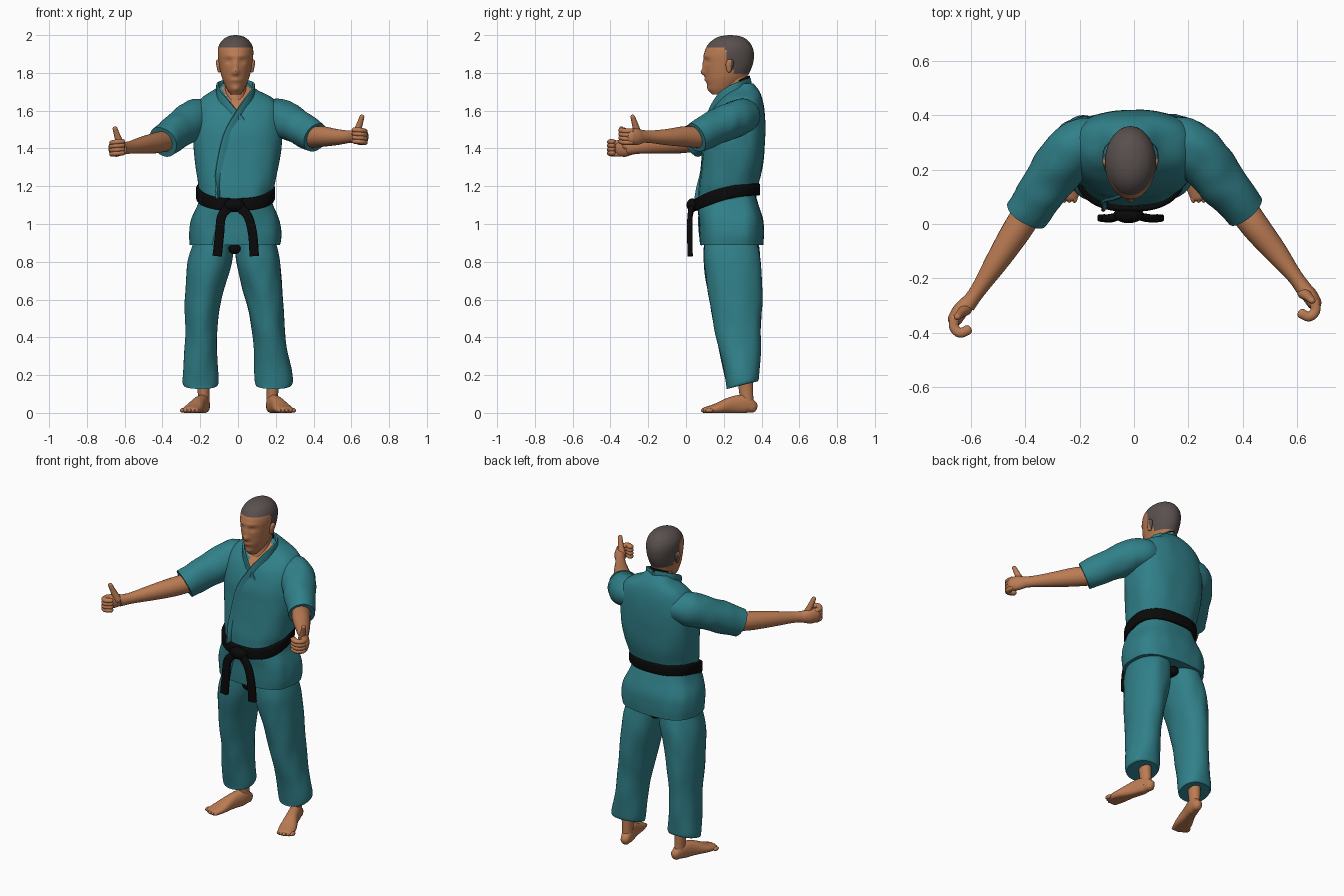
import bpy, bmesh, math
from mathutils import Vector, noise

cube = bpy.data.objects.get("Cube")
if cube:
    bpy.data.objects.remove(cube, do_unlink=True)


def material(name, rgb):
    m = bpy.data.materials.new(name)
    m.use_nodes = True
    m.diffuse_color = (*rgb, 1)
    m.node_tree.nodes["Principled BSDF"].inputs["Base Color"].default_value = (*rgb, 1)
    return m


TEAL = material("teal cloth", (0.03, 0.215, 0.25))
SKIN = material("skin", (0.5, 0.2, 0.088))
HAIR = material("short grey hair", (0.1, 0.08, 0.075))
BLACK = material("black belt", (0.003, 0.003, 0.003))
X, Y, Z = Vector((1, 0, 0)), Vector((0, 1, 0)), Vector((0, 0, 1))
parts = []


def smooth_keys(keys, steps, closed=False):
    """Catmull-Rom through key stations (x, y, z, half width, half depth)."""
    k = [Vector(q) for q in keys]
    n = len(k)
    get = (lambda i: k[i % n]) if closed else (lambda i: k[min(max(i, 0), n - 1)])
    out = []
    for i in range(n if closed else n - 1):
        a, b, c, d = (get(i + j) for j in (-1, 0, 1, 2))
        for s in range(steps):
            t = s / steps
            out.append(0.5 * (2 * b + (c - a) * t + (2 * a - 5 * b + 4 * c - d) * t * t
                              + (3 * b - a - 3 * c + d) * t ** 3))
    return out if closed else out + [k[-1]]


def oval(w, power):
    """Point of a unit superellipse at angle w."""
    c, s = math.cos(w), math.sin(w)
    return math.copysign(abs(c) ** (2 / power), c), math.copysign(abs(s) ** (2 / power), s)


def loft(name, keys, mats, ref=None, n=24, steps=6, power=2, fold=0,
         rounded=False, closed=False, rule=None, shape=None):
    """Skin oval sections. Without ref the sections stay horizontal."""
    st = smooth_keys(keys, steps, closed)
    rings = []
    for i, q in enumerate(st):
        p = Vector(q[:3])
        u, v, t = X, Y, Z
        if ref:
            a = st[i - 1] if closed or i else q
            b = st[(i + 1) % len(st)] if closed or i < len(st) - 1 else q
            t = (Vector(b[:3]) - Vector(a[:3])).normalized()
            u = t.cross(ref).normalized()
            v = u.cross(t)
        rings.append((p, u, v, t, q[3], q[4]))
    if rounded:
        def cap(r, sign):
            p, u, v, t, a, b = r
            return [(p + t * sign * min(a, b) * d, u, v, t, a * s, b * s)
                    for d, s in ((0.5, 0.87), (0.85, 0.53), (0.98, 0.15))]
        rings = cap(rings[0], -1)[::-1] + rings + cap(rings[-1], 1)
    bm = bmesh.new()
    loops = []
    for p, u, v, t, a, b in rings:
        loop = []
        for j in range(n):
            cx, sy = oval(math.tau * j / n, power)
            co = p + u * a * cx + v * b * sy
            if fold:
                f = noise.noise(Vector((co.x * 14, co.y * 14, co.z * 6)))
                co += (co - p) * fold * f
            if shape:
                co = shape(co)
            loop.append(bm.verts.new(co))
        loops.append(loop)
    for i in range(len(loops) if closed else len(loops) - 1):
        l0, l1 = loops[i], loops[(i + 1) % len(loops)]
        for j in range(n):
            bm.faces.new((l0[j], l0[(j + 1) % n], l1[(j + 1) % n], l1[j]))
    if not closed:
        bm.faces.new(loops[0][::-1])
        bm.faces.new(loops[-1])
    bmesh.ops.recalc_face_normals(bm, faces=bm.faces)
    if rule:
        for f in bm.faces:
            f.material_index = rule(f.calc_center_median())
    mesh = bpy.data.meshes.new(name)
    bm.to_mesh(mesh)
    bm.free()
    for m in mats:
        mesh.materials.append(m)
    ob = bpy.data.objects.new(name, mesh)
    bpy.context.collection.objects.link(ob)
    parts.append(ob)


def ellipsoid(name, centre, radii, mat):
    bpy.ops.mesh.primitive_uv_sphere_add(segments=24, ring_count=14, location=centre)
    ob = bpy.context.object
    ob.name, ob.scale = name, radii
    ob.data.materials.append(mat)
    parts.append(ob)


# Head: features pushed out of the smooth skull, hair chosen by region
MID = -0.013


def face_shape(co):
    if co.y < 0.2:
        def bump(x, z, sx, sz):
            return math.exp(-((abs(co.x - MID) - x) / sx) ** 2 - ((co.z - z) / sz) ** 2)
        co.y += (0.009 * bump(0.036, 1.862, 0.02, 0.015) - 0.022 * bump(0, 1.803, 0.018, 0.018)
                 - 0.009 * bump(0, 1.84, 0.015, 0.025) - 0.007 * bump(0, 1.762, 0.028, 0.01)
                 - 0.008 * bump(0, 1.715, 0.03, 0.014) - 0.005 * bump(0.03, 1.89, 0.03, 0.01))
    return co


def hair_rule(c):
    return int(c.z > 1.935 or (c.y > 0.21 and c.z > 1.84) or (c.y > 0.25 and c.z > 1.79))


loft("head", [(MID, .172, 1.685, .024, .034), (MID, .19, 1.712, .045, .068), (MID, .207, 1.76, .067, .101),
              (MID, .218, 1.80, .079, .117), (MID, .225, 1.85, .088, .13), (MID, .228, 1.90, .094, .132),
              (MID, .23, 1.94, .09, .12), (MID, .233, 1.973, .07, .093), (MID, .235, 1.993, .04, .055),
              (MID, .235, 2.0, .006, .008)],
     [SKIN, HAIR], n=64, steps=6, rule=hair_rule, shape=face_shape)
for side, s in (("left", 1), ("right", -1)):
    loft(side + "_ear", [(MID + s * .086, .228, 1.812, .01, .012), (MID + s * .09, .231, 1.84, .012, .021),
                         (MID + s * .092, .234, 1.86, .012, .02)],
         [SKIN, HAIR], rounded=True, rule=lambda c: int(c.y > .237))
loft("neck", [(MID, .235, 1.58, .065, .07), (MID, .25, 1.7, .057, .065), (MID, .27, 1.81, .058, .06)], [SKIN])
loft("nape_band", [(-.073, .285, 1.748, .005, .014), (MID, .335, 1.772, .005, .014), (.047, .285, 1.748, .005, .014)],
     [BLACK], ref=Z, n=12)

# Jacket body, with an open neckline
loft("jacket_body", [(-.012, .22, 1.08, .187, .155), (-.012, .219, 1.15, .19, .153), (-.007, .226, 1.21, .203, .157),
                     (-.005, .243, 1.3, .22, .163), (-.002, .255, 1.4, .232, .163), (-.002, .262, 1.5, .236, .159),
                     (-.002, .277, 1.6, .228, .138), (-.005, .295, 1.665, .19, .108),
                     (MID, .307, 1.71, .115, .077), (MID, .31, 1.745, .07, .045)],
     [TEAL, SKIN], n=64, steps=8, power=2.5, fold=.025,
     rule=lambda c: int(c.y < .26 and c.z > 1.58 and abs(c.x + .005) < (c.z - 1.575) * .55))
loft("jacket_skirt", [(-.018, .242, .89, .237, .166), (-.016, .242, .95, .243, .17), (-.015, .238, 1.02, .234, .17),
                      (-.014, .222, 1.1, .2, .162), (-.013, .22, 1.16, .18, .145)],
     [TEAL], n=64, power=2.8, fold=.03)
neckline = [(.07, .285, 1.725), (.08, .225, 1.695), (.058, .178, 1.655), (.005, .13, 1.57)]
back_collar = (MID, .34, 1.745)
lapel = [(-.055, .102, 1.45), (-.095, .089, 1.25), (-.105, .073, 1.13)]


def band(points):
    return [(*p, .008, .03) for p in points]


loft("left_lapel", band([back_collar] + neckline + lapel), [TEAL], ref=Z, n=16, power=4)
loft("right_lapel", band([back_collar] + [(2 * MID - x, y, z) for x, y, z in neckline[:3]]
                         + [(-.02, .135, 1.575), (.04, .122, 1.5)]), [TEAL], ref=Z, n=16, power=4)
loft("front_overlap_edge", [(-.07, .078, 1.08, .012, .01), (-.10, .074, 1.0, .012, .01),
                            (-.125, .085, .89, .012, .01)], [TEAL], ref=Y, n=12)

# Belt, knot and hanging ends
ring = []
for i in range(28):
    ox, oy = oval(math.tau * (i + .5) / 28, 2.5)
    ring.append((MID + .198 * ox, .219 + .162 * oy, 1.165 + .04 * oy - .022 * oy * oy, .012, .033))
loft("belt", ring, [BLACK], ref=Z, n=16, steps=3, power=4, closed=True)
ellipsoid("belt_knot", (-.02, .035, 1.1), (.055, .032, .036), BLACK)
loft("right_belt_end", [(-.03, .035, 1.1, .025, .012), (-.085, .022, 1.045, .024, .014),
                        (-.097, .02, .95, .024, .014), (-.11, .022, .83, .025, .014)],
     [BLACK], ref=Y, n=16, power=4)
loft("left_belt_end", [(-.01, .035, 1.1, .025, .012), (.05, .022, 1.045, .024, .014),
                       (.077, .02, .95, .024, .014), (.086, .022, .83, .025, .014)],
     [BLACK], ref=Y, n=16, power=4)
loft("crotch_patch", [(-.018, .12, .868, .032, .028), (-.018, .33, .868, .03, .028)], [BLACK], ref=Z, rounded=True)


# Trousers, with hems that rise towards the heel
def hem_tilt(co):
    co.z += .25 * (co.y - .27) * max(0, 1 - (co.z - .14) / .12)
    return co


loft("right_trouser", [(-.197, .3, .14, .09, .084), (-.197, .3, .18, .097, .09), (-.195, .278, .4, .085, .117),
                       (-.185, .263, .6, .095, .138), (-.15, .245, .8, .117, .15), (-.11, .24, .97, .095, .135)],
     [TEAL], n=40, steps=8, power=2.1, fold=.06, shape=hem_tilt)
loft("left_trouser", [(.19, .3, .14, .092, .084), (.19, .3, .18, .1, .09), (.165, .278, .4, .086, .117),
                      (.14, .263, .6, .1, .138), (.108, .245, .8, .117, .15), (.075, .24, .97, .095, .135)],
     [TEAL], n=40, steps=8, power=2.1, fold=.06, shape=hem_tilt)


# Bare feet, flat underneath, turned out
def flat_sole(co):
    co.z = max(co.z, 0)
    return co


for side, s in (("left", 1), ("right", -1)):
    loft(side + "_foot", [(s * .176, .35, .033, .028, .033), (s * .185, .31, .045, .034, .05),
                          (s * .208, .24, .04, .037, .045), (s * .236, .16, .022, .05, .027),
                          (s * .253, .105, .013, .046, .018)],
         [SKIN], ref=Z, power=2.3, rounded=True, shape=flat_sole)
    loft(side + "_ankle", [(s * .182, .322, .03, .032, .036), (s * .182, .32, .09, .03, .036),
                           (s * .185, .31, .22, .04, .045)], [SKIN])
    for i in range(5):
        d = (i - 2) * .019
        toe = Vector((s * (.257 + d), .1 + max(0, d) * .6, .013))
        ellipsoid(f"{side}_toe_{i + 1}", toe, (.012, .022, .012), SKIN)

# Sleeves and forearms
loft("right_sleeve", [(-.1, .32, 1.57, .07, .07), (-.21, .285, 1.565, .098, .098), (-.307, .165, 1.505, .094, .096),
                      (-.395, .035, 1.435, .08, .085)], [TEAL], ref=Z, n=40, steps=8, fold=.08)
loft("left_sleeve", [(.1, .32, 1.57, .07, .07), (.21, .285, 1.567, .098, .096), (.31, .168, 1.518, .092, .092),
                     (.412, .05, 1.457, .078, .08)], [TEAL], ref=Z, n=40, steps=8, fold=.08)
loft("right_forearm", [(-.36, .09, 1.445, .055, .055), (-.43, -.02, 1.43, .054, .055), (-.5, -.13, 1.418, .044, .046),
                       (-.575, -.245, 1.405, .029, .033), (-.615, -.3, 1.4, .03, .035)], [SKIN], ref=Z)
loft("left_forearm", [(.37, .1, 1.455, .055, .055), (.44, 0, 1.463, .053, .055), (.52, -.1, 1.46, .043, .043),
                      (.59, -.19, 1.462, .029, .033), (.63, -.245, 1.465, .03, .035)], [SKIN], ref=Z)

# Curled hands with raised, tapered thumbs
for side, s, wrist in (("left", 1, Vector((.64, -.26, 1.462))), ("right", -1, Vector((-.635, -.32, 1.4)))):
    def hand_path(points, radii):
        return [(wrist.x + s * x, wrist.y + y, wrist.z + z, a, b) for (x, y, z), (a, b) in zip(points, radii)]
    loft(side + "_palm", hand_path([(-.02, .03, 0), (.005, 0, 0), (.024, -.03, 0)],
                                   [(.026, .034), (.029, .044), (.027, .042)]), [SKIN], ref=Z, rounded=True)
    for i in range(4):
        h = (i - 1.5) * .02
        loft(f"{side}_finger_{i + 1}", hand_path([(.026, -.028, h), (.028, -.06, h), (.006, -.081, h + .004),
                                                  (-.023, -.07, h + .006)], [(.018, .014)] * 4),
             [SKIN], ref=Z, n=14, rounded=True)
    loft(side + "_thumb", hand_path([(-.015, .005, .012), (.002, -.008, .06), (.016, -.022, .105)],
                                    [(.024, .022), (.017, .017), (.013, .012)]),
         [SKIN], ref=Y, n=16, rounded=True)

bpy.ops.object.select_all(action="DESELECT")
for ob in parts:
    ob.select_set(True)
bpy.context.view_layer.objects.active = parts[0]
bpy.ops.object.shade_smooth_by_angle(angle=math.radians(50))
